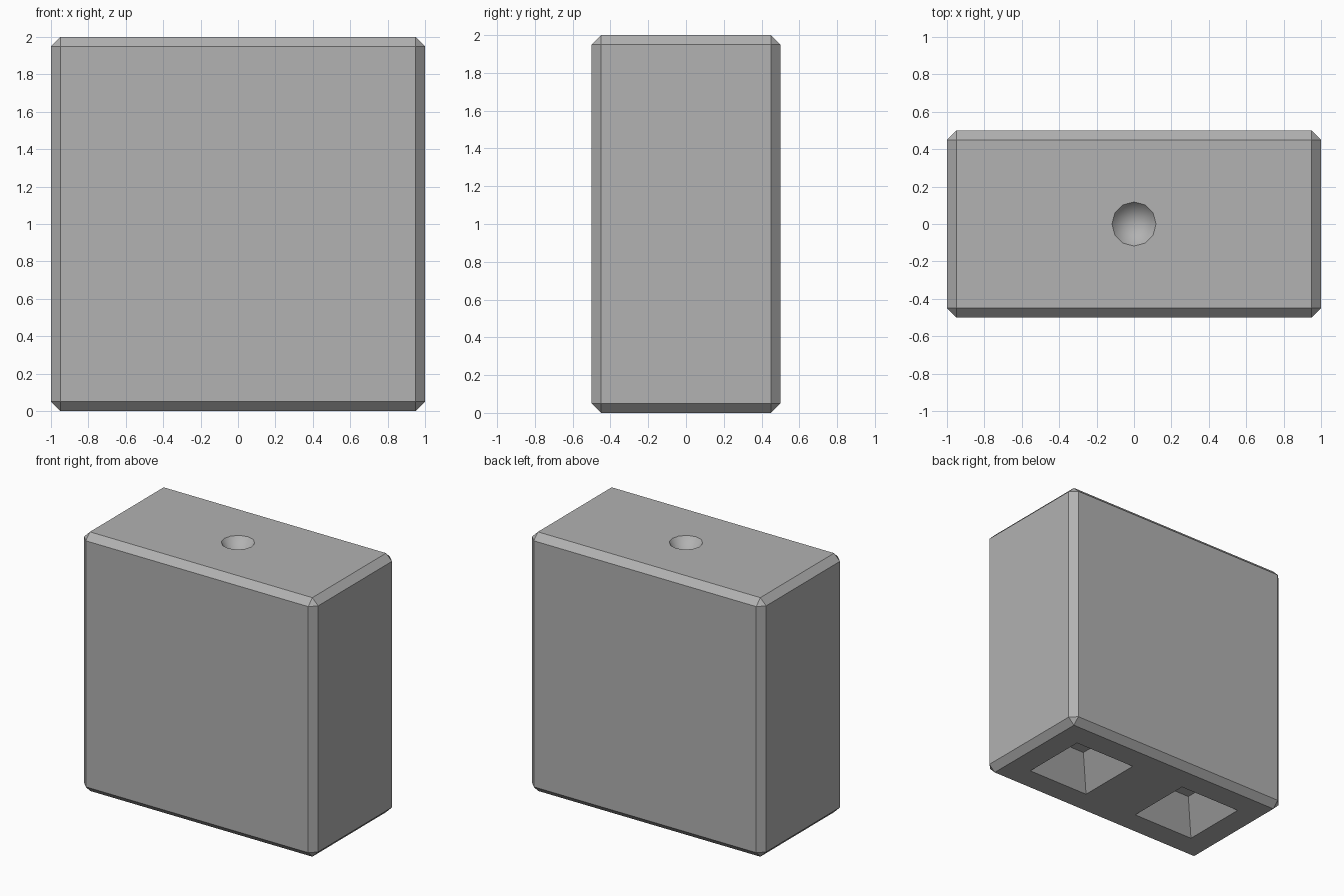
import bpy, math

if "Cube" in bpy.data.objects:
    bpy.data.objects.remove(bpy.data.objects["Cube"])


def cutter(name):
    ob = bpy.context.object
    ob.name = name
    ob.hide_render = True
    return ob


# Chamfered block body
bpy.ops.mesh.primitive_cube_add(size=1, location=(0, 0, 1))
block = bpy.context.object
block.name = "block"
block.scale = (2, 1, 2)
bpy.ops.object.transform_apply(location=True, rotation=True, scale=True)
bevel = block.modifiers.new("chamfer", 'BEVEL')
bevel.width = 0.05
bevel.segments = 1

# Mid-grey concrete
grey = bpy.data.materials.new("concrete_grey")
grey.diffuse_color = (0.445, 0.445, 0.445, 1)
grey.use_nodes = True
grey.node_tree.nodes["Principled BSDF"].inputs["Base Color"].default_value = grey.diffuse_color
block.data.materials.append(grey)

cutters = []

# Conical lifting recess in the top
R, D, OVER = 0.118, 0.15, 0.02
bpy.ops.mesh.primitive_cone_add(
    vertices=12, radius1=R * (D + OVER) / D, radius2=0, depth=D + OVER,
    location=(0, 0, 2 + OVER - (D + OVER) / 2), rotation=(math.pi, 0, 0))
cutters.append(cutter("top_recess_cutter"))

# Tapered square sockets underneath
HALF, INNER, DEPTH, EXTRA = 0.265, 0.11, 0.225, 0.05
slope = (HALF - INNER) / DEPTH
for side in (-1, 1):
    bpy.ops.mesh.primitive_cone_add(
        vertices=4, radius1=(HALF + slope * EXTRA) * math.sqrt(2),
        radius2=INNER * math.sqrt(2), depth=DEPTH + EXTRA,
        location=(0.5 * side, 0, (DEPTH - EXTRA) / 2),
        rotation=(0, 0, math.pi / 4))
    cutters.append(cutter("socket_cutter"))
for c in cutters:
    c.data.materials.append(grey)

# Carve the recesses
bpy.ops.object.select_all(action='DESELECT')
block.select_set(True)
bpy.context.view_layer.objects.active = block
for c in cutters:
    cut = block.modifiers.new("cut", 'BOOLEAN')
    cut.operation = 'DIFFERENCE'
    cut.solver = 'EXACT'
    cut.object = c
for m in list(block.modifiers):
    bpy.ops.object.modifier_apply(modifier=m.name)
for c in cutters:
    bpy.data.objects.remove(c, do_unlink=True)
bpy.ops.object.shade_smooth_by_angle(angle=math.radians(30))
